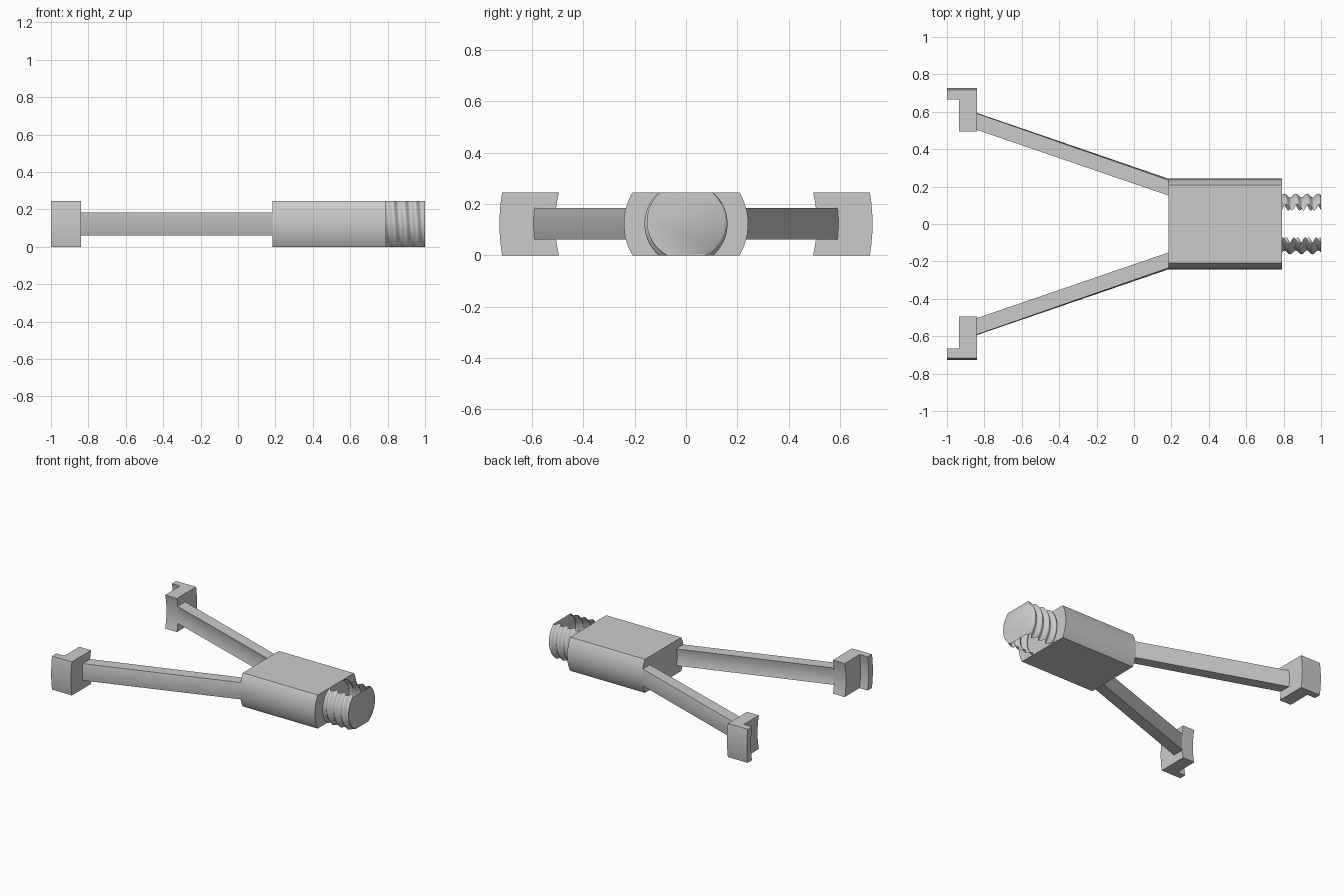
import bpy, bmesh, math

if "Cube" in bpy.data.objects:
    bpy.data.objects.remove(bpy.data.objects["Cube"])

H = 0.1225          # half thickness of the flat-sided stock
BODY_R = 0.242

grey = bpy.data.materials.new("plain grey")
grey.use_nodes = True
COLOR = (0.6, 0.6, 0.6, 1)
grey.diffuse_color = COLOR
grey.node_tree.nodes["Principled BSDF"].inputs["Base Color"].default_value = COLOR


def finish(name, bm, angle=35, recalc=True):
    if recalc:
        bmesh.ops.recalc_face_normals(bm, faces=bm.faces)
    mesh = bpy.data.meshes.new(name)
    bm.to_mesh(mesh)
    bm.free()
    mesh.materials.append(grey)
    obj = bpy.data.objects.new(name, mesh)
    bpy.context.collection.objects.link(obj)
    bpy.ops.object.select_all(action='DESELECT')
    obj.select_set(True)
    bpy.context.view_layer.objects.active = obj
    bpy.ops.object.shade_smooth_by_angle(angle=math.radians(angle))


def heights(half, steps):
    return [half * (2 * i / steps - 1) for i in range(steps + 1)]


def revolved_slab(name, profile, half, side, steps=16):
    """Profile of (x, radius) turned about the x axis, trimmed flat at +-half."""
    bm = bmesh.new()
    rings = [[bm.verts.new((x, side * math.sqrt(r * r - z * z), z + H))
              for x, r in profile] for z in heights(half, steps)]
    n = len(profile)
    for a, b in zip(rings, rings[1:]):
        for i in range(n):
            j = (i + 1) % n
            bm.faces.new((a[i], a[j], b[j], b[i]))
    bm.faces.new(rings[0])
    bm.faces.new(rings[-1])
    finish(name, bm)


# Body: round bar with flat top and bottom
bm = bmesh.new()
zs = heights(H, 24)
outline = [(math.sqrt(BODY_R ** 2 - z * z), z + H) for z in zs]
outline += [(-y, z) for y, z in reversed(outline)]
face = bm.faces.new([bm.verts.new((0.185, y, z)) for y, z in outline])
ext = bmesh.ops.extrude_face_region(bm, geom=[face], use_keep_orig=True)
bmesh.ops.translate(bm, vec=(0.605, 0, 0),
                    verts=[v for v in ext["geom"] if isinstance(v, bmesh.types.BMVert)])
finish("body", bm)

# Arms and hooked tips
arm = [(0.185, 0.164), (0.185, BODY_R), (-0.84, 0.594), (-0.84, 0.507)]
hook = [(-0.84, 0.51), (-0.84, 0.727), (-1, 0.727), (-1, 0.678),
        (-0.935, 0.678), (-0.935, 0.51)]
for label, side in (("front", -1), ("back", 1)):
    revolved_slab(label + "_arm", arm, 0.0615, side)
    revolved_slab(label + "_hook", hook, H, side)

# Threaded end: two helical side shells, open above and below, with an end cap
PITCH, START, END, COLS = 0.06, 0.79, 1.0, 56


def thread_point(x, z, side):
    r = 0.152
    for _ in range(8):
        a = math.asin(z / r)
        turn = a if side > 0 else math.pi - a
        r = 0.152 + 0.01 * math.cos(2 * math.pi * (x - 0.985) / PITCH - turn)
    return (x, side * math.sqrt(r * r - z * z), z + H)


bm = bmesh.new()
ends = []
for side in (1, -1):
    cols = [[bm.verts.new(thread_point(START + (END - START) * i / COLS, z, side))
             for z in zs] for i in range(COLS + 1)]
    for a, b in zip(cols, cols[1:]):
        for k in range(len(zs) - 1):
            quad = (a[k], a[k + 1], b[k + 1], b[k])
            bm.faces.new(quad if side > 0 else quad[::-1])
    ends.append(cols[-1])
bm.faces.new(ends[0] + ends[1][::-1])
finish("threaded_end", bm, 50, recalc=False)
